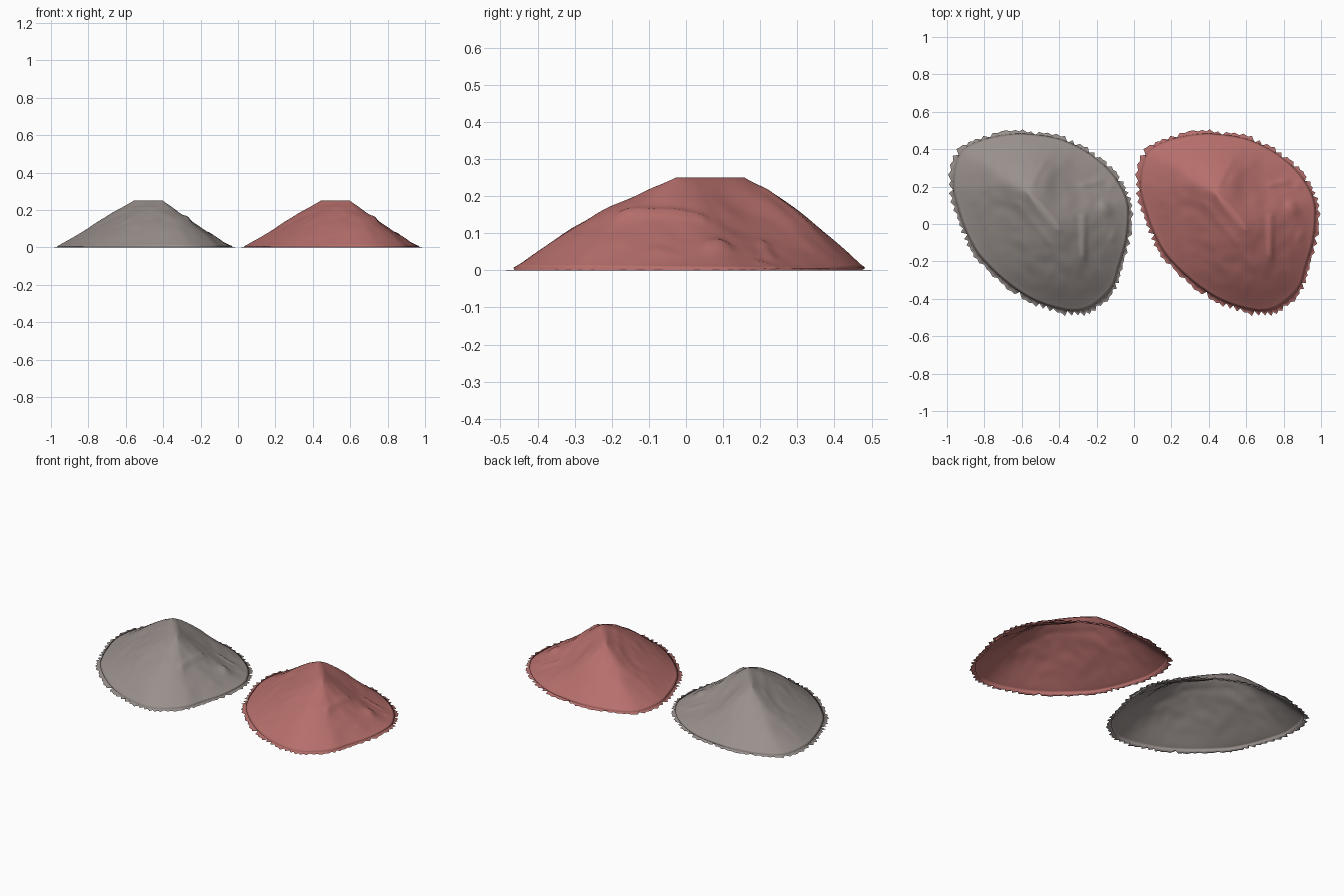
import bpy, bmesh, math, random
from mathutils import Vector, noise

if "Cube" in bpy.data.objects:
    bpy.data.objects.remove(bpy.data.objects["Cube"])

# Ground outline of one mound, clockwise from the back
OUTLINE = [(-.18, .495), (-.03, .495), (.13, .465), (.27, .395), (.38, .305), (.45, .21),
           (.49, .10), (.48, -.08), (.435, -.24), (.395, -.36), (.29, -.46), (.185, -.49),
           (.05, -.465), (-.08, -.41), (-.215, -.315), (-.34, -.19), (-.405, -.08),
           (-.455, .05), (-.49, .21), (-.455, .38), (-.35, .455)]
CREST = Vector((.02, .065))                    # middle of the short summit ridge
ALONG = Vector((.64, -.77))                    # ridge direction
ACROSS = Vector((.77, .64))
SIDES, RINGS, TOP = 147, 30, .25

# Small raised details: start, end, radius, height
DETAILS = [((-.12, .11), (.05, -.10), .025, .006),
           ((.23, .04), (.23, -.17), .022, .012),
           ((.34, .10), (.36, .07), .035, .016),
           ((.23, .21), (.32, .23), .022, .009),
           ((.02, .33), (-.04, .22), .022, .005),
           ((.40, -.04), (.38, -.08), .025, .010),
           ((.38, .20), (.39, .23), .022, .012),
           ((-.33, .41), (-.325, .405), .014, .012)]


def spline(s):
    """Closed smooth curve through the outline points."""
    n = len(OUTLINE)
    i, t = int(s) % n, s - int(s)
    a, b, c, d = (Vector(OUTLINE[(i + k) % n]) for k in (-1, 0, 1, 2))
    return .5 * (2 * b + (c - a) * t + (2 * a - 5 * b + 4 * c - d) * t ** 2
                 + (3 * b - a - 3 * c + d) * t ** 3)


def detail_height(p):
    h = 0
    for a, b, r, height in DETAILS:
        a, b = Vector(a), Vector(b)
        f = max(0, min(1, (p - a).dot(b - a) / (b - a).length_squared))
        h += height * math.exp(-((p - a - (b - a) * f).length / r) ** 2 * 2)
    return h


def height(u, p, direction):
    """Slope from the crest easing into a thin flat lip."""
    linear = TOP * (1 - u / .94)
    z = .5 * (linear + math.sqrt(linear ** 2 + .00012)) * (1 if u < .94 else (1 - u) / .06)
    if u >= .94:
        return z
    side = direction.dot(ACROSS)
    bulge = .027 * direction.y ** 2 - (.038 if side > 0 else .010) * side ** 4
    fade = math.sin(math.pi * u / .94)
    z += bulge * fade
    rough = .007 * noise.noise((p.x * 6, p.y * 6, 2)) + .004 * noise.noise((p.x * 17, p.y * 17, 5))
    return min(TOP, z + fade ** .8 * (rough + detail_height(p))) if u > 0 else TOP


def mound(name, x, material):
    random.seed(4)
    bm = bmesh.new()
    rings = [[] for _ in range(RINGS + 1)]
    for i in range(SIDES):
        outer = spline(i * len(OUTLINE) / SIDES) * 1.015
        d = (outer - CREST).normalized()
        inner = CREST + ALONG * d.dot(ALONG) * .12 + ACROSS * d.dot(ACROSS) * .012
        jag = random.uniform(.008, .032) if i % 2 else random.uniform(0, .010)
        for k in range(RINGS + 1):
            u = k / RINGS
            p = inner.lerp(outer, u)
            z = height(u, p, d)
            if k == RINGS:                     # ragged rim
                p -= d * jag
                z = 0
            elif k == RINGS - 1:
                p -= d * .020
            rings[k].append(bm.verts.new((p.x, p.y, max(z, 0))))
    for a, b in zip(rings, rings[1:]):
        for i in range(SIDES):
            j = (i + 1) % SIDES
            bm.faces.new((a[i], a[j], b[j], b[i]))
    bm.faces.new(rings[0])                     # summit
    bmesh.ops.recalc_face_normals(bm, faces=bm.faces)
    bm.normal_update()
    if sum(f.normal.z for f in bm.faces) < 0:
        bmesh.ops.reverse_faces(bm, faces=bm.faces)
    for f in bm.faces:
        f.smooth = True
    me = bpy.data.meshes.new(name)
    bm.to_mesh(me)
    bm.free()
    me.materials.append(material)
    ob = bpy.data.objects.new(name, me)
    ob.location.x = x
    bpy.context.collection.objects.link(ob)


def colour(name, rgb):
    m = bpy.data.materials.new(name)
    m.diffuse_color = (*rgb, 1)
    m.use_nodes = True
    m.node_tree.nodes["Principled BSDF"].inputs["Base Color"].default_value = m.diffuse_color
    return m


# Two identical open mounds side by side
mound("grey_mound", -.5, colour("warm grey", (.32, .28, .265)))
mound("red_mound", .5, colour("dusty red", (.47, .16, .15)))
